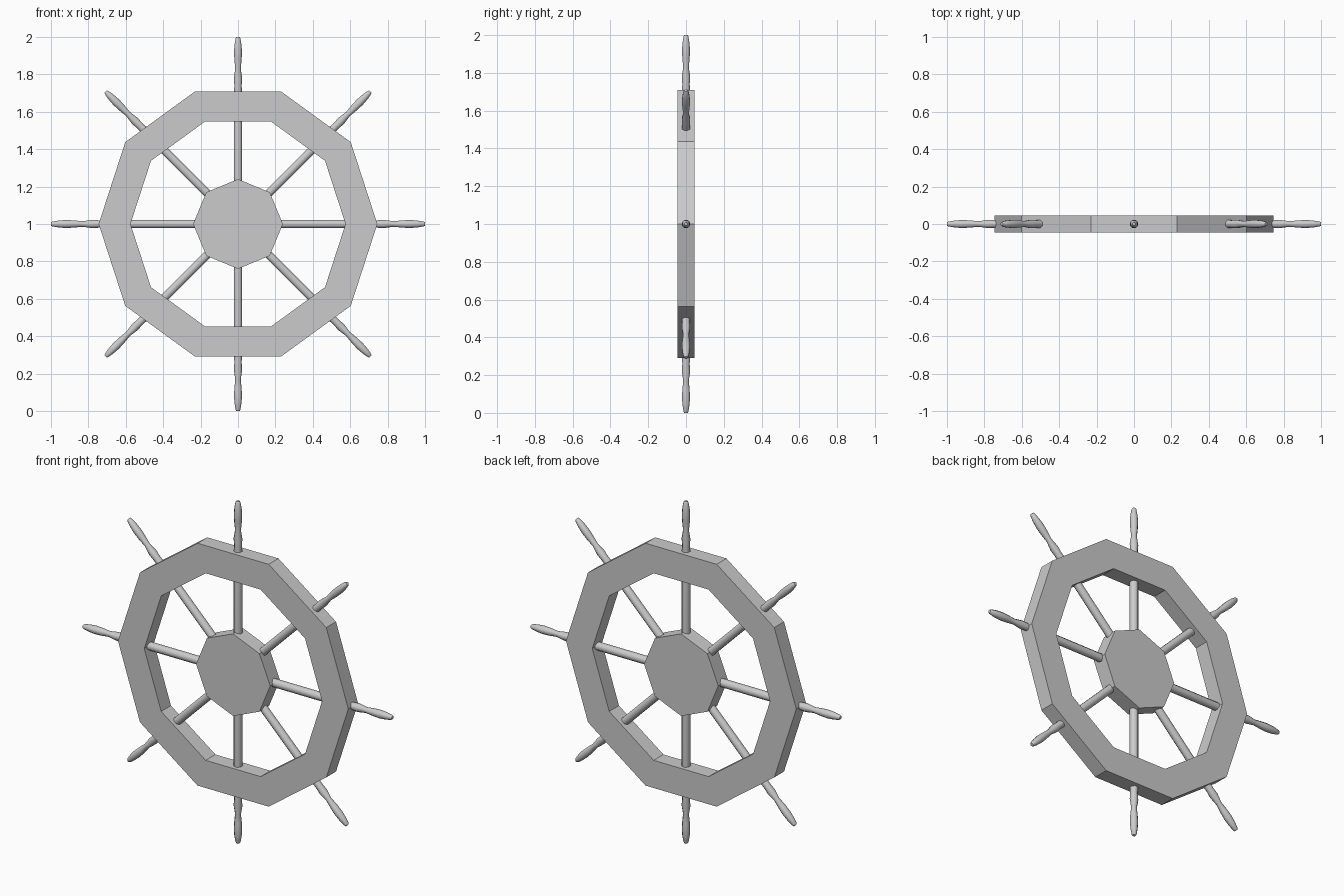
import bpy, math
from mathutils import Matrix, Vector

if "Cube" in bpy.data.objects:
    bpy.data.objects.remove(bpy.data.objects["Cube"])

CENTRE = Vector((0, 0, 1))


def make_object(name, verts, faces):
    mesh = bpy.data.meshes.new(name)
    mesh.from_pydata(verts, [], faces)
    mesh.update()
    obj = bpy.data.objects.new(name, mesh)
    obj.location = CENTRE
    bpy.context.collection.objects.link(obj)
    return obj


def polygon(radius, sides, y):
    return [(radius * math.cos(2 * math.pi * i / sides), y,
             radius * math.sin(2 * math.pi * i / sides)) for i in range(sides)]


def bridge(a, b, n):
    return [(a + i, a + (i + 1) % n, b + (i + 1) % n, b + i) for i in range(n)]


# Ten-sided outer rim
N, D = 10, 0.045
rim_verts = (polygon(0.745, N, -D) + polygon(0.745, N, D)
             + polygon(0.575, N, D) + polygon(0.575, N, -D))
rim_faces = []
for k in range(4):
    rim_faces += [f[::-1] for f in bridge(k * N, (k + 1) % 4 * N, N)]
make_object("rim", rim_verts, rim_faces)

# Eight-sided hub
H = 8
hub_faces = [f[::-1] for f in bridge(0, H, H)]
hub_faces += [tuple(range(H)), tuple(reversed(range(H, 2 * H)))]
make_object("hub", polygon(0.24, H, -D) + polygon(0.24, H, D), hub_faces)

# Turned spokes with handles: (radius, distance from wheel centre)
PROFILE = [(0.024, 0.18), (0.024, 0.70), (0.021, 0.74), (0.024, 0.78),
           (0.016, 0.83), (0.021, 0.88), (0.023, 0.92), (0.020, 0.96),
           (0.014, 0.992), (0.010, 1.0)]
S = 8
for k in range(8):
    verts, faces = [], []
    for r, z in PROFILE:
        for i in range(S):
            a = 2 * math.pi * (i + 0.5) / S
            verts.append((r * math.cos(a), r * math.sin(a), z))
    for j in range(len(PROFILE) - 1):
        faces += bridge(j * S, (j + 1) * S, S)
    last = (len(PROFILE) - 1) * S
    faces += [tuple(reversed(range(S))), tuple(range(last, last + S))]
    spoke = make_object(f"spoke_handle_{k + 1}", verts, faces)
    spoke.data.transform(Matrix.Rotation(k * math.pi / 4, 4, 'Y'))
    bpy.ops.object.select_all(action='DESELECT')
    spoke.select_set(True)
    bpy.context.view_layer.objects.active = spoke
    bpy.ops.object.shade_smooth_by_angle(angle=math.radians(50))
